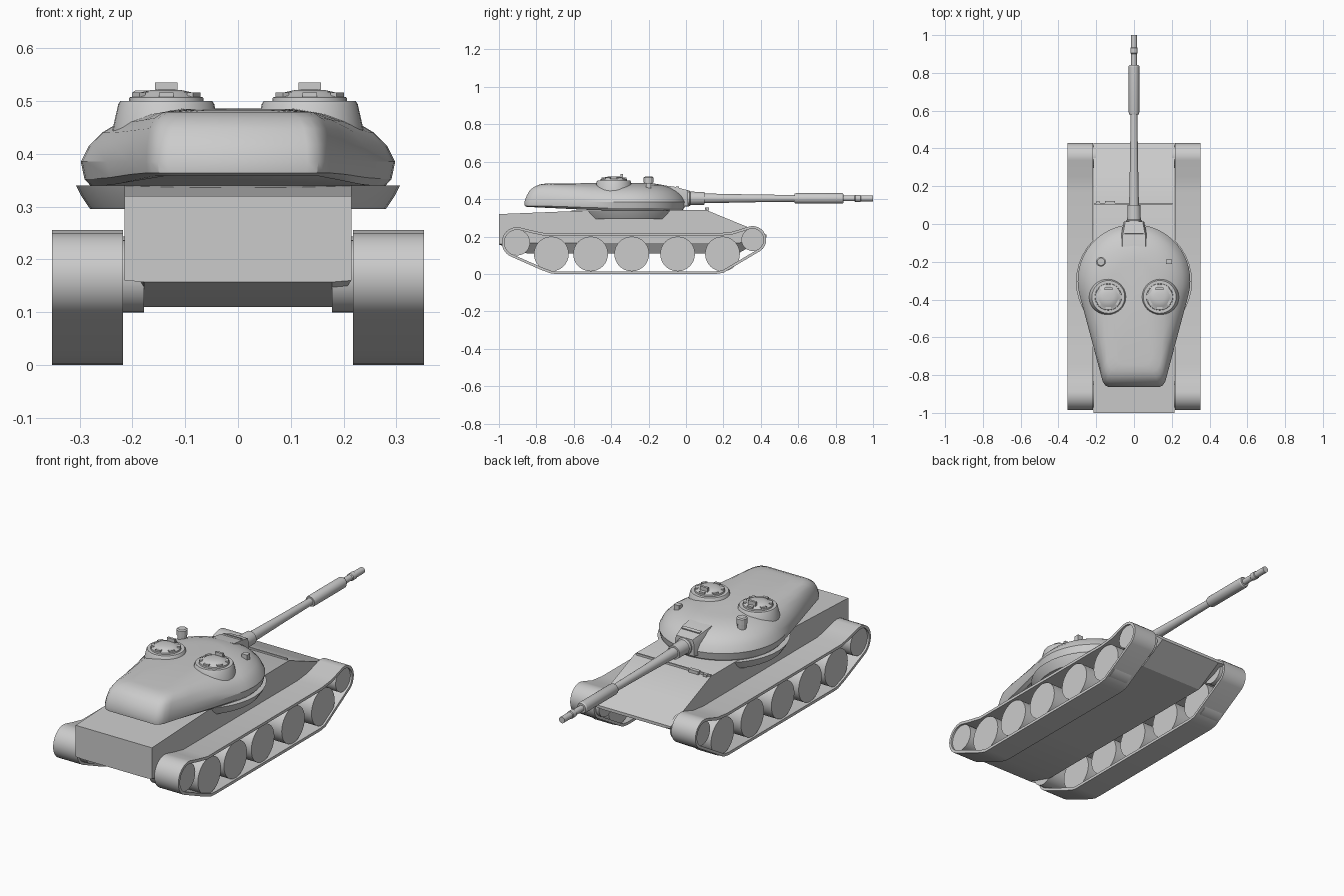
import bpy, bmesh
from math import sin, cos, pi, radians
from mathutils import Vector

if "Cube" in bpy.data.objects:
    bpy.data.objects.remove(bpy.data.objects["Cube"])


def loft(name, rings, closed=False):
    """Skin a list of equal-length point rings; cap the ends unless closed."""
    bm = bmesh.new()
    vs = [[bm.verts.new(p) for p in r] for r in rings]
    n = len(vs[0])
    pairs = list(zip(vs, vs[1:])) + ([(vs[-1], vs[0])] if closed else [])
    for a, b in pairs:
        for i in range(n):
            j = (i + 1) % n
            bm.faces.new((a[i], a[j], b[j], b[i]))
    if not closed:
        bm.faces.new(vs[0])
        bm.faces.new(vs[-1])
    bmesh.ops.recalc_face_normals(bm, faces=bm.faces)
    me = bpy.data.meshes.new(name)
    bm.to_mesh(me)
    bm.free()
    ob = bpy.data.objects.new(name, me)
    bpy.context.collection.objects.link(ob)
    return ob


def lathe(name, centre, axis, prof, n=32):
    """Revolve (position along axis, radius) pairs about an axis through centre."""
    c = Vector(centre)
    k = 'XYZ'.index(axis)
    rings = []
    for t, r in prof:
        ring = []
        for i in range(n):
            a = 2 * pi * i / n
            p = Vector((0, 0, 0))
            p[k], p[(k + 1) % 3], p[(k + 2) % 3] = t, r * cos(a), r * sin(a)
            ring.append(c + p)
        rings.append(ring)
    return loft(name, rings)


def box(name, centre, size, rot=0, tilt=0):
    x, y, z = (s / 2 for s in size)
    ob = loft(name, [[(-x, -y, h), (x, -y, h), (x, y, h), (-x, y, h)] for h in (-z, z)])
    ob.location = centre
    ob.rotation_euler = (tilt, 0, rot)
    return ob


# hull: stations of (y, top, side break, belly)
stations = [(-1, .32, .16, .157), (-.85, .326, .165, .11), (-.5, .34, .165, .11),
            (.105, .343, .165, .11), (.28, .271, .165, .11), (.43, .21, .2, .195)]
loft("hull", [[(-.215, y, t), (.215, y, t), (.215, y, m), (.178, y, b),
               (-.178, y, b), (-.215, y, m)] for y, t, m, b in stations])
box("splash_strip", (-.005, .106, .345), (.42, .008, .012))
box("glacis_bracket", (-.127, .112, .348), (.055, .02, .016))
box("glacis_stop", (-.19, .112, .345), (.02, .014, .012))

# flared ring under the turret
lathe("turret_ring", (0, -.305, 0), 'Z', [(.295, .28), (.32, .297), (.34, .307)], 40)


# tracks: arcs round the end wheels joined by the ground and return runs
def arc(cy, cz, r, a0, a1, n=12):
    return [(cy + r * cos(radians(a0 + (a1 - a0) * i / n)),
             cz + r * sin(radians(a0 + (a1 - a0) * i / n))) for i in range(n + 1)]


path = arc(-.903, .168, .082, 80, 243) + [(-.775, .022), (-.72, .002), (-.69, 0), (.16, 0), (.2, .006), (.23, .024)]
path += arc(.356, .183, .073, -54, 105) + [(.25, .226), (.17, .217), (-.75, .217), (-.83, .234)]
inner = []
for i, p in enumerate(path):
    a, b = path[i - 1], path[(i + 1) % len(path)]
    d = (Vector(b) - Vector(a)).normalized()
    inner.append((p[0] - d.y * .014, p[1] + d.x * .014))

for s, side in ((1, "right"), (-1, "left")):
    rings = [[(s * x, y, z) for y, z in loop] for x, loop in
             ((.218, path), (.353, path), (.353, inner), (.218, inner))]
    loft(side + "_track", rings, closed=True)
    # wheels
    for i, y in enumerate((-.72, -.51, -.29, -.045, .195)):
        lathe(f"{side}_road_wheel_{i + 1}", (0, y, .107), 'X', [(s * .235, .093), (s * .343, .093)])
    lathe(side + "_idler", (0, -.903, .168), 'X', [(s * .178, .069), (s * .343, .069)])
    lathe(side + "_sprocket", (0, .356, .183), 'X', [(s * .2, .06), (s * .343, .06)])


# turret: stacked plan outlines, round front and tapering bustle
def outline(z, R, w, yr, lift):
    half = [(R * sin(radians(a)), -.3 + R * cos(radians(a))) for a in range(0, 106, 7)]
    ex, ey = half[-1]
    for t in (.35, .7):
        half.append((ex + (w - ex) * t, ey + (yr + .06 - ey) * t))
    half += [(w, yr + .06), (w - .008, yr + .03), (w - .022, yr + .01), (w - .042, yr)]
    pts = half + [(-x, y) for x, y in reversed(half[1:])]
    return [(x, y, z + lift * min(1, max(0, (-.45 - y) / .3))) for x, y in pts]


levels = [(.338, .278, .160, -.850, .020), (.352, .291, .172, -.862, .012),
          (.385, .298, .174, -.864, 0), (.415, .283, .172, -.852, .003),
          (.440, .258, .167, -.835, .008), (.460, .225, .158, -.808, .008),
          (.475, .180, .142, -.780, .004), (.486, .115, .095, -.750, -.003)]
loft("turret", [outline(*l) for l in levels])

# cupolas with lids, periscopes and handles
for s, side in ((1, "right"), (-1, "left")):
    cx, cy = s * .136, -.386
    lathe(side + "_cupola", (cx, cy, 0), 'Z', [(.40, .11), (.45, .101), (.494, .091), (.5, .087)])
    lathe(side + "_hatch", (cx, cy, 0), 'Z',
          [(.495, .072), (.507, .070), (.510, .058), (.516, .05), (.521, .028), (.522, .008)], 24)
    for k in range(6):
        a = pi / 6 + k * pi / 3
        box(f"{side}_periscope_{k + 1}", (cx + .06 * cos(a), cy + .06 * sin(a), .509),
            (.014, .028, .014), rot=a)
    box(side + "_hatch_handle", (cx, -.343, .522), (.042, .012, .026))

# roof sights
lathe("roof_sight", (-.175, -.2, 0), 'Z', [(.43, .02), (.488, .022), (.488, .026), (.515, .026), (.52, .02)], 12)
box("small_roof_sight", (.185, -.2, .465), (.03, .026, .045))

# mantlet and its sight slot
loft("mantlet", [[(-w, y, t), (w, y, t), (w + .008, y, t - .025), (w + .008, y, b),
                  (-w - .008, y, b), (-w - .008, y, t - .025)]
                 for y, w, t, b in ((-.12, .062, .474, .36), (-.06, .06, .466, .358), (.012, .046, .447, .365))])
box("mantlet_slot", (0, -.045, .463), (.1, .016, .01), tilt=-.25)

# gun barrel with collar, sleeve and muzzle
lathe("gun", (0, 0, .404), 'Y',
      [(-.08, .045), (.018, .042), (.024, .036), (.1, .034), (.1, .026), (.35, .021), (.58, .018),
       (.58, .025), (.59, .028), (.835, .028), (.842, .024), (.842, .015), (.9, .015), (.905, .019),
       (.932, .019), (.935, .016), (1, .016)], 24)

# smooth shading with crisp edges
bpy.ops.object.select_all(action='SELECT')
bpy.context.view_layer.objects.active = bpy.data.objects["hull"]
bpy.ops.object.shade_smooth_by_angle(angle=radians(28))
